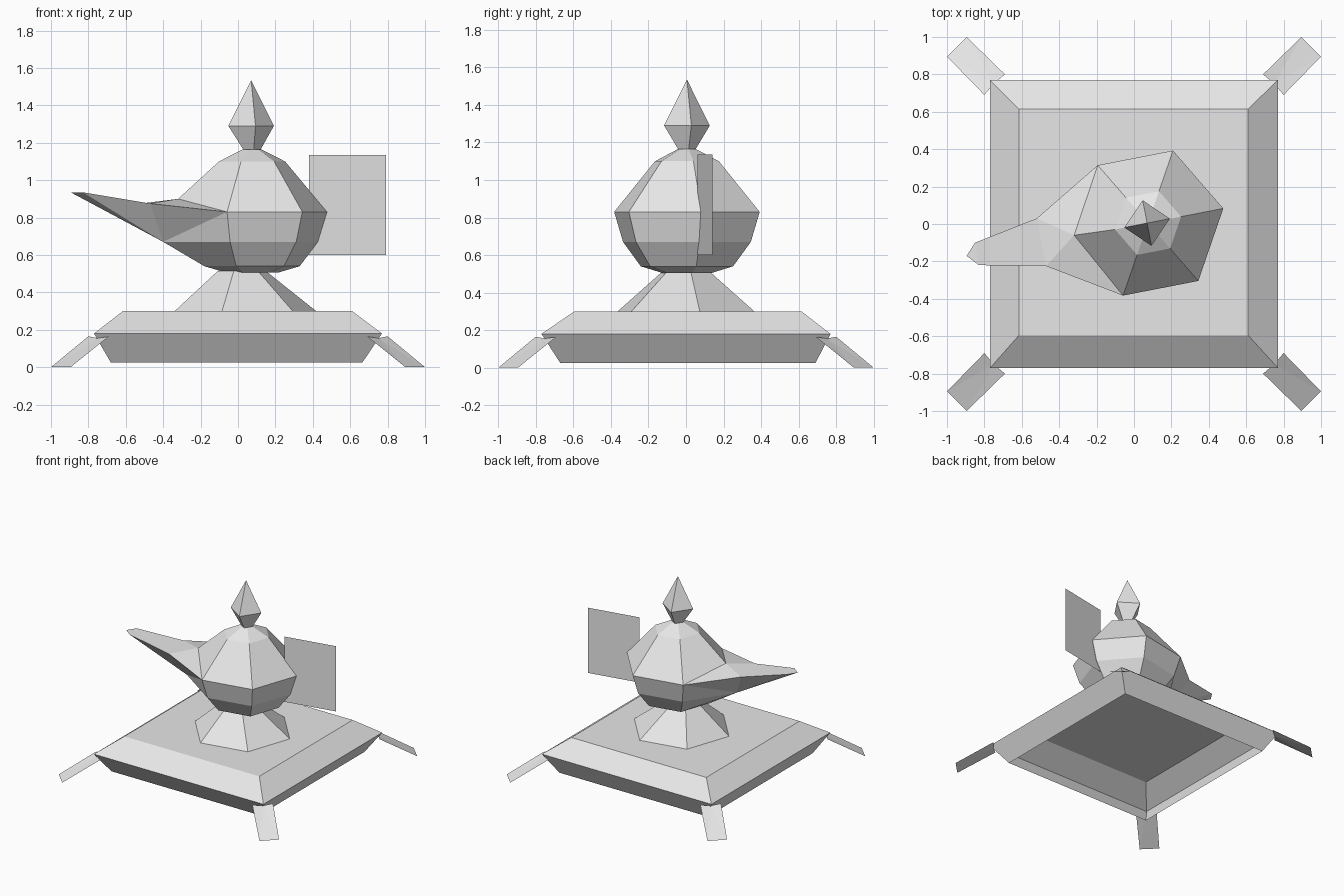
import bpy, bmesh, math
from mathutils import Vector

if "Cube" in bpy.data.objects:
    bpy.data.objects.remove(bpy.data.objects["Cube"], do_unlink=True)

grey = bpy.data.materials.new("pale_grey")
grey.use_nodes = True
COLOUR = (0.8, 0.8, 0.8, 1)
grey.diffuse_color = COLOUR
grey.node_tree.nodes["Principled BSDF"].inputs["Base Color"].default_value = COLOUR
TWIST = math.radians(11)  # the lamp is turned slightly on its cushion


def finish(name, bm):
    bmesh.ops.recalc_face_normals(bm, faces=bm.faces)
    mesh = bpy.data.meshes.new(name)
    bm.to_mesh(mesh)
    bm.free()
    mesh.materials.append(grey)
    obj = bpy.data.objects.new(name, mesh)
    bpy.context.collection.objects.link(obj)
    return obj


def ring(bm, centre, radius, z, sides):
    return [bm.verts.new((centre[0] + radius * math.cos(TWIST + i * math.tau / sides),
                          centre[1] + radius * math.sin(TWIST + i * math.tau / sides), z))
            for i in range(sides)]


def bridge(bm, low, high, skip=()):
    n = len(low)
    for i in range(n):
        if i not in skip:
            j = (i + 1) % n
            bm.faces.new((low[i], low[j], high[j], high[i]))


# Cushion: a bevelled shell, open underneath
bm = bmesh.new()
loops = []
for x0, x1, y0, y1, z in ((-.68, .665, -.67, .69, .025),
                          (-.77, .77, -.77, .77, .18),
                          (-.615, .61, -.595, .615, .30)):
    loops.append([bm.verts.new(p) for p in
                  ((x0, y0, z), (x1, y0, z), (x1, y1, z), (x0, y1, z))])
bridge(bm, loops[0], loops[1])
bridge(bm, loops[1], loops[2])
bm.faces.new(loops[2])
finish("cushion", bm)

# Corner tassels: flat strips sloping to the ground
for side, sx in (("left", 1), ("right", -1)):
    for end, sy in (("front", -1), ("back", 1)):
        bm = bmesh.new()
        strip = [bm.verts.new((sx * x, sy * y, z)) for x, y, z in
                 ((1, .895, 0), (.895, 1, 0), (.69, .80, .165),
                  (.75, .75, .155), (.80, .69, .165))]
        face = bm.faces.new(strip)
        face.normal_update()
        if face.normal.z < 0:
            face.normal_flip()
        bmesh.ops.triangulate(bm, faces=[face])
        mesh_name = f"{end}_{side}_tassel"
        mesh = bpy.data.meshes.new(mesh_name)
        bm.to_mesh(mesh)
        bm.free()
        mesh.materials.append(grey)
        bpy.context.collection.objects.link(bpy.data.objects.new(mesh_name, mesh))

# Flared pedestal
bm = bmesh.new()
bridge(bm, ring(bm, (.04, 0), .385, .30, 6), ring(bm, (.02, 0), .13, .515, 6))
finish("pedestal", bm)

# Lamp body with the spout drawn out of one corner
bm = bmesh.new()
C = (.075, .005)
base, lower, low, belt, shoulder, top = [
    ring(bm, C, r, z, 6) for r, z in
    ((.14, .505), (.26, .54), (.36, .67), (.41, .83), (.18, 1.10), (.05, 1.165))]
S = 3  # corner that carries the spout
low[S].co = Vector((-.40, -.09, .67))
belt[S].co = Vector((-.32, -.06, .90))
bm.faces.new(base)
bm.faces.new(top)
bridge(bm, base, lower)
bridge(bm, lower, low)
bridge(bm, low, belt, skip=(S - 1, S))
bridge(bm, belt, shoulder)
bridge(bm, shoulder, top)
back, front, tip_back, tip_front, tip = [bm.verts.new(p) for p in (
    (-.52, .03, .875), (-.47, -.225, .875),
    (-.85, -.10, .935), (-.83, -.22, .935), (-.895, -.17, .935))]
for corner, root, flank, lip in ((S - 1, low[S - 1], back, tip_back),
                                 (S + 1, low[S + 1], front, tip_front)):
    rim = belt[corner]
    for tri in ((rim, belt[S], flank), (rim, flank, low[S]), (rim, low[S], root),
                (flank, lip, low[S]), (lip, tip, low[S])):
        bm.faces.new(tri)
bm.faces.new((belt[S], back, front))
bm.faces.new((back, tip_back, tip_front, front))
bm.faces.new((tip_back, tip, tip_front))
finish("lamp_body", bm)

# Faceted finial
bm = bmesh.new()
foot = ring(bm, (.075, .005), .045, 1.16, 4)
waist = ring(bm, (.07, .005), .124, 1.29, 4)
peak = bm.verts.new((.07, .005, 1.535))
bm.faces.new(foot)
bridge(bm, foot, waist)
for i in range(4):
    bm.faces.new((waist[i], waist[(i + 1) % 4], peak))
finish("finial", bm)

# Flat handle panel
bm = bmesh.new()
bm.faces.new([bm.verts.new(p) for p in (
    (.38, .06, .60), (.79, .14, .60), (.79, .14, 1.135), (.38, .06, 1.135))])
finish("handle_panel", bm)
